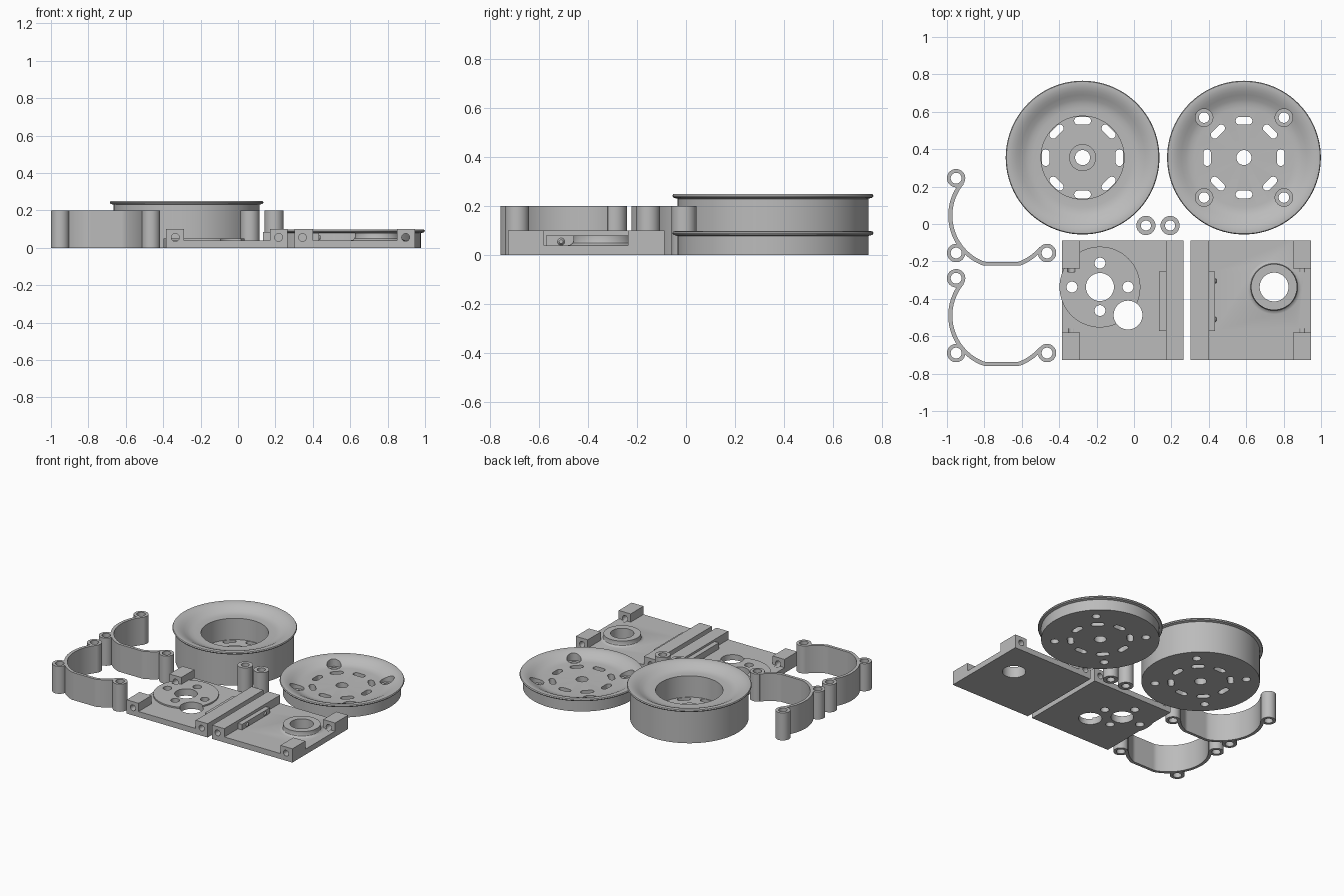
import bpy, bmesh, math
from mathutils import Matrix, Vector

if "Cube" in bpy.data.objects:
    bpy.data.objects.remove(bpy.data.objects["Cube"])

grey = bpy.data.materials.new("plain grey")
grey.diffuse_color = (0.5, 0.5, 0.5, 1)
grey.use_nodes = True
grey.node_tree.nodes["Principled BSDF"].inputs["Base Color"].default_value = grey.diffuse_color


def make(name, bm):
    bmesh.ops.recalc_face_normals(bm, faces=bm.faces)
    me = bpy.data.meshes.new(name)
    bm.to_mesh(me)
    bm.free()
    me.materials.append(grey)
    ob = bpy.data.objects.new(name, me)
    bpy.context.collection.objects.link(ob)
    return ob


def revolve(name, profile, x, y, seg=48):
    """Closed (radius, z) loop turned about a vertical axis."""
    bm = bmesh.new()
    rings = []
    for i in range(seg):
        a = 2 * math.pi * i / seg
        rings.append([bm.verts.new((x + r * math.cos(a), y + r * math.sin(a), z)) for r, z in profile])
    n = len(profile)
    for i in range(seg):
        p, q = rings[i], rings[(i + 1) % seg]
        for j in range(n):
            bm.faces.new((p[j], q[j], q[(j + 1) % n], p[(j + 1) % n]))
    return make(name, bm)


def prism(bm, pts, z0, z1):
    """Add an upright prism over an outline."""
    lo = [bm.verts.new((x, y, z0)) for x, y in pts]
    hi = [bm.verts.new((x, y, z1)) for x, y in pts]
    bm.faces.new(lo[::-1])
    bm.faces.new(hi)
    n = len(pts)
    for i in range(n):
        bm.faces.new((lo[i], lo[(i + 1) % n], hi[(i + 1) % n], hi[i]))


def circle(x, y, r, seg=40):
    return [(x + r * math.cos(2 * math.pi * i / seg), y + r * math.sin(2 * math.pi * i / seg)) for i in range(seg)]


def rect(x0, x1, y0, y1):
    return [(x0, y0), (x1, y0), (x1, y1), (x0, y1)]


def solid(name, prisms):
    bm = bmesh.new()
    for pts, z0, z1 in prisms:
        prism(bm, pts, z0, z1)
    return make(name, bm)


def combine(ob, tool, op):
    m = ob.modifiers.new(op, 'BOOLEAN')
    m.operation, m.object, m.solver = op, tool, 'EXACT'
    bpy.context.view_layer.objects.active = ob
    bpy.ops.object.modifier_apply(modifier=m.name)
    bpy.data.objects.remove(tool)


def smooth(ob, deg=30):
    bpy.ops.object.select_all(action='DESELECT')
    ob.select_set(True)
    bpy.context.view_layer.objects.active = ob
    bpy.ops.object.shade_smooth_by_angle(angle=math.radians(deg))


def around(x, y, r, n, start=0.0):
    for i in range(n):
        a = start + 2 * math.pi * i / n
        yield x + r * math.cos(a), y + r * math.sin(a), a


def slot(x, y, a, half_len=0.045, hw=0.0205):
    """Rounded slot lying across the radius direction a."""
    pts = []
    for side in (1, -1):
        for k in range(9):
            t = -math.pi / 2 + math.pi * k / 8
            u = side * (half_len - hw + hw * math.cos(t))
            v = side * hw * math.sin(t)
            pts.append((x - u * math.sin(a) + v * math.cos(a), y + u * math.cos(a) + v * math.sin(a)))
    return pts


# Flanged wheels: rim lip and dished face shared by both
def rim(top):
    return [(0.39, 0), (0.39, top - 0.02), (0.407, top - 0.015), (0.411, top - 0.008), (0.407, top - 0.001),
            (0.395, top), (0.375, top - 0.004), (0.355, top - 0.011), (0.335, top - 0.022),
            (0.31, top - 0.035), (0.29, top - 0.042), (0.265, top - 0.045)]


WY = 0.355
deep = revolve("deep_wheel", [(0.04, 0)] + rim(0.25) + [(0.222, 0.205), (0.222, 0.05), (0.072, 0.05),
                                                     (0.072, 0.08), (0.04, 0.08)], -0.275, WY, 96)
flat = revolve("shallow_wheel", [(0.04, 0)] + rim(0.098) + [(0.04, 0.053)], 0.588, WY, 96)
for ob, x in ((deep, -0.275), (flat, 0.588)):
    cuts = [(slot(px, py, a), -0.05, 0.15) for px, py, a in around(x, WY, 0.197, 8)]
    # screw holes: blind in the deep wheel, through in the shallow one
    cuts += [(circle(px, py, 0.028), -0.05, 0.15) for px, py, a in around(x, WY, 0.302, 4, math.pi / 4)]
    combine(ob, solid("cutter", cuts), 'DIFFERENCE')
    if ob is flat:
        bores = [(circle(px, py, 0.047), 0.03, 0.2) for px, py, a in around(x, WY, 0.302, 4, math.pi / 4)]
        combine(ob, solid("cutter", bores), 'DIFFERENCE')
    smooth(ob)

# Curved standoff brackets
for k, cy in enumerate((0.045, -0.49)):
    cx = -0.708
    ang = [math.radians(140 + 180 * i / 60) for i in range(61)]
    outer = [(cx + 0.285 * math.cos(a), cy + max(0.285 * math.sin(a), -0.268)) for a in ang]
    inner = [(cx + 0.263 * math.cos(a), cy + max(0.263 * math.sin(a), -0.247)) for a in ang]
    bracket = solid("bracket_%d" % (k + 1), [(outer + inner[::-1], 0, 0.2)])
    posts = [(cx - 0.243, cy + 0.2), (cx - 0.243, cy - 0.2), (cx + 0.243, cy - 0.2)]
    combine(bracket, solid("posts", [(circle(x, y, 0.049), 0, 0.2) for x, y in posts]), 'UNION')
    combine(bracket, solid("cutter", [(circle(x, y, 0.029), -0.1, 0.3) for x, y in posts]), 'DIFFERENCE')
    smooth(bracket)

# Loose spacer tubes
for k, x in enumerate((0.064, 0.193)):
    smooth(revolve("spacer_%d" % (k + 1), [(0.027, 0), (0.051, 0), (0.051, 0.2), (0.027, 0.2)], x, -0.008))

Y0, Y1 = -0.728, -0.087


def drill_ends(ob, xs):
    """Screw holes running front to back in both ends of the blocks."""
    bm = bmesh.new()
    for x in xs:
        for y in (Y0, Y1):
            m = Matrix.Translation((x, y, 0.055)) @ Matrix.Rotation(math.pi / 2, 4, 'X')
            bmesh.ops.create_cone(bm, cap_ends=True, segments=24, radius1=0.021, radius2=0.021, depth=0.34, matrix=m)
    combine(ob, make("cutter", bm), 'DIFFERENCE')


def plate(name, x0, x1, blocks):
    ob = solid(name, [(rect(x0, x1, Y0, Y1), 0, 0.04)])
    for bx0, bx1, by0, by1, top in blocks:
        combine(ob, solid("block", [(rect(bx0, bx1, by0, by1), 0, top)]), 'UNION')
    return ob


# Motor plate: corner blocks, hinge rail, round pad and shaft holes
motor = plate("motor_plate", -0.386, 0.265, [
    (-0.386, -0.29, Y0, -0.58, 0.1), (-0.386, -0.29, -0.237, Y1, 0.1),
    (0.17, 0.265, Y0, Y1, 0.1), (0.135, 0.18, -0.572, -0.253, 0.085)])
combine(motor, solid("pad", [(circle(-0.182, -0.337, 0.216, 72), 0, 0.05)]), 'UNION')
holes = [(-0.182, -0.337, 0.075), (-0.032, -0.487, 0.077), (-0.332, -0.337, 0.029),
         (-0.032, -0.337, 0.029), (-0.182, -0.209, 0.029), (-0.182, -0.463, 0.029)]
combine(motor, solid("cutter", [(circle(x, y, r), -0.1, 0.2) for x, y, r in holes]), 'DIFFERENCE')
drill_ends(motor, (-0.335, 0.217))
smooth(motor)

# Bearing plate: corner blocks, hinge rail and a filleted collar
bearing = plate("bearing_plate", 0.302, 0.947, [
    (0.851, 0.947, Y0, -0.58, 0.1), (0.851, 0.947, -0.237, Y1, 0.1),
    (0.302, 0.4, Y0, Y1, 0.1), (0.39, 0.433, -0.572, -0.253, 0.08)])
collar = revolve("collar", [(0.07, 0.01), (0.145, 0.01), (0.145, 0.04), (0.134, 0.043), (0.126, 0.05),
                            (0.123, 0.06), (0.123, 0.08), (0.07, 0.08)], 0.749, -0.337, 64)
combine(bearing, collar, 'UNION')
combine(bearing, solid("cutter", [(circle(0.749, -0.337, 0.077, 64), -0.1, 0.2)]), 'DIFFERENCE')
drill_ends(bearing, (0.345, 0.896))
smooth(bearing)

# Small locating pins on the bearing plate rail
for k, y in enumerate((-0.51, -0.305)):
    bm = bmesh.new()
    m = Matrix.Translation((0.434, y, 0.055)) @ Matrix.Rotation(math.pi / 2, 4, 'Y')
    bmesh.ops.create_cone(bm, cap_ends=True, segments=20, radius1=0.02, radius2=0.008, depth=0.016, matrix=m)
    smooth(make("locating_pin_%d" % (k + 1), bm))
